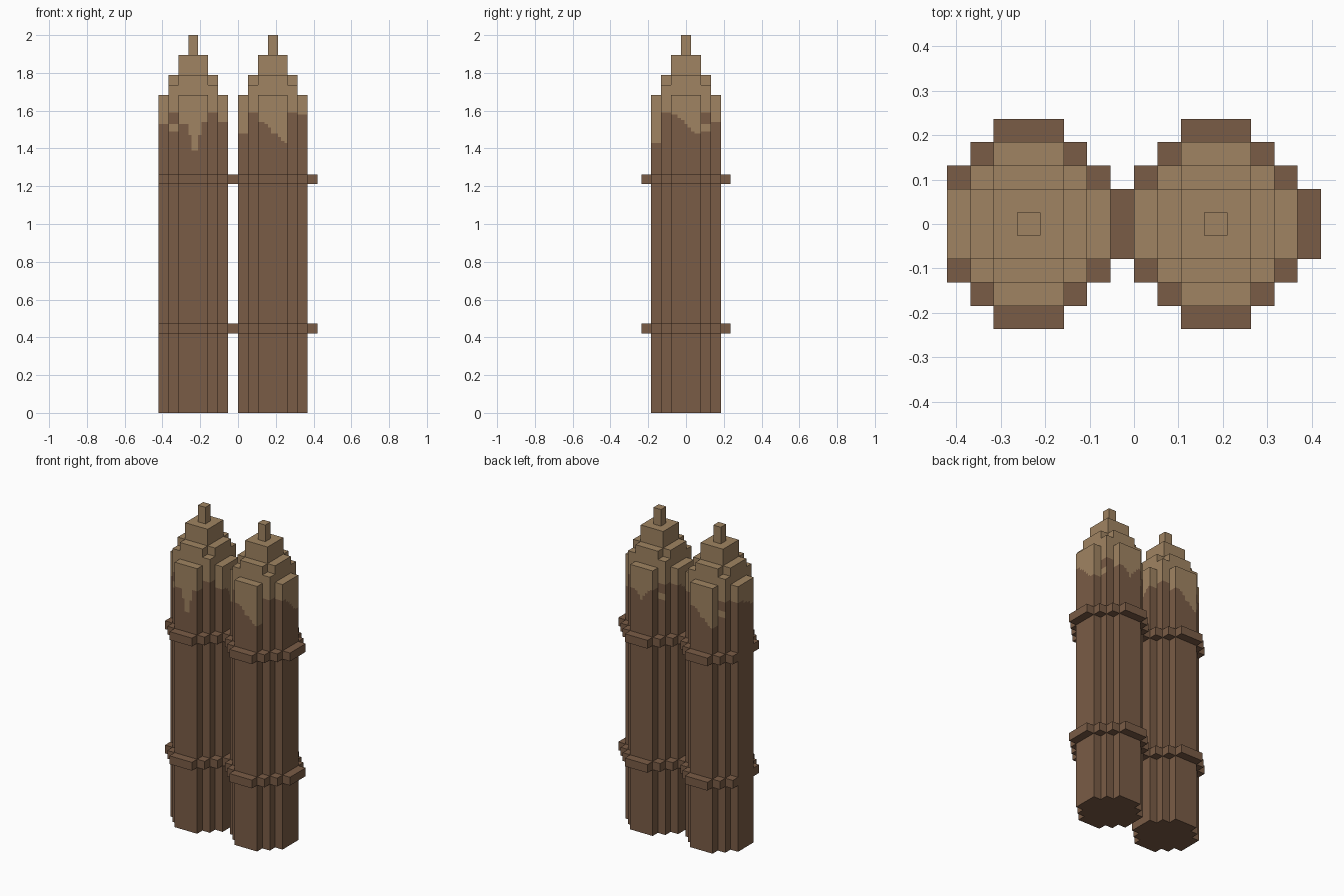
import bpy, bmesh

cube = bpy.data.objects.get("Cube")
if cube:
    bpy.data.objects.remove(cube, do_unlink=True)

U = 2 / 38          # one block
F = U / 3           # fine step used for the ragged colour edge


def material(name, rgb):
    m = bpy.data.materials.new(name)
    m.use_nodes = True
    m.diffuse_color = (*rgb, 1)
    bsdf = next(n for n in m.node_tree.nodes if n.type == 'BSDF_PRINCIPLED')
    bsdf.inputs["Base Color"].default_value = (*rgb, 1)
    bsdf.inputs["Roughness"].default_value = 0.9
    return m


BARK = material("brown bark", (0.195, 0.107, 0.061))
WOOD = material("pale cut wood", (0.352, 0.231, 0.122))

FRONT, RIGHT, BACK, LEFT = (0, -1), (1, 0), (0, 1), (-1, 0)   # +x is RIGHT here
SIDES = (FRONT, RIGHT, BACK, LEFT)

# Lower edge of the pale wood on each side, left to right seen from outside
FALL = [1.58, 1.58, 1.56, 1.55, 1.53, 1.51, 1.49, 1.48, 1.48]
DRIP = [1.53, 1.53, 1.53, 1.47, 1.39, 1.39, 1.47, 1.54, 1.54]
SLOPE = [1.54, 1.54, 1.53, 1.51, 1.48, 1.48, 1.46, 1.44, 1.43]
DIP = [1.54, 1.54, 1.53, 1.51, 1.48, 1.51, 1.53, 1.55, 1.56]
SOFT = [1.58, 1.58, 1.58, 1.56, 1.56, 1.55, 1.55, 1.53, 1.53]
CORNER, PATCH = 1.59, (1.49, 1.53)


def height(i, j):
    """Stepped top of the post, in blocks, at fine cell i, j."""
    a, b = sorted((abs(round(i / 3)), abs(round(j / 3))))
    if b == 0:
        return 38
    if b == 1:
        return 36
    if b == 2:
        return 33 if a == 2 else 34
    return 32 if b == 3 and a <= 1 else 0


def pale_limit(i, j, edges):
    """Height above which the wood is pale at a fine cell."""
    a, b = round(i / 3), round(j / 3)
    for dx, dy in SIDES:
        if a * dx + b * dy == 3:
            return edges[(dx, dy)][-i * dy + j * dx + 4]
    return CORNER


def make_post(name, cx, edges, patches):
    bm = bmesh.new()
    levels = {0, CORNER, *PATCH} | {z for e in edges.values() for z in e}
    levels = sorted(levels | {n * U for n in (32, 33, 34, 36, 38)})

    def quad(pts, pale):
        f = bm.faces.new([bm.verts.new((x * F, y * F, z)) for x, y, z in pts])
        f.material_index = int(pale)

    for i in range(-10, 11):
        for j in range(-10, 11):
            h = height(i, j) * U
            if not h:
                continue
            ring = [(i - .5, j - .5), (i + .5, j - .5), (i + .5, j + .5), (i - .5, j + .5)]
            quad([(x, y, h) for x, y in ring], True)
            quad([(x, y, 0) for x, y in reversed(ring)], False)
            # Walls down to any lower neighbour
            for k, d in enumerate(SIDES):
                low = height(i + d[0], j + d[1]) * U
                (x0, y0), (x1, y1) = ring[k], ring[(k + 1) % 4]
                limit = pale_limit(i, j, edges)
                spot = (round(i / 3), round(j / 3), d) in patches
                for z0, z1 in zip(levels, levels[1:]):
                    if z0 < low - 1e-5 or z1 > h + 1e-5:
                        continue
                    mid = (z0 + z1) / 2
                    pale = mid > limit or (spot and PATCH[0] < mid < PATCH[1])
                    quad([(x0, y0, z0), (x1, y1, z0), (x1, y1, z1), (x0, y0, z1)], pale)
    bmesh.ops.remove_doubles(bm, verts=bm.verts, dist=1e-5)
    bm.normal_update()

    # Merge flat areas of one colour; upward steps keep their block lines
    def mergeable(e):
        if any(f.normal.z < 0.5 for f in e.link_faces):
            return True
        m = (e.verts[0].co + e.verts[1].co) / 2
        return all(abs((c / U - 0.5) - round(c / U - 0.5)) > 0.01 for c in (m.x, m.y))

    bmesh.ops.dissolve_limit(bm, angle_limit=0.02, verts=bm.verts[:],
                             edges=[e for e in bm.edges if mergeable(e)],
                             delimit={'MATERIAL'})
    finish(bm, name, cx, (BARK, WOOD))


def make_band(name, cx, level):
    """Ring of blocks round a post, open on the -x side."""
    bm = bmesh.new()
    blocks = [(4, 0, 1, 3), (0, 4, 3, 1), (0, -4, 3, 1)]
    blocks += [(sx * a, sy * b, 1, 1) for sx in (-1, 1) for sy in (-1, 1)
               for a, b in ((2, 3), (3, 2))]
    for x, y, w, d in blocks:
        vs = bmesh.ops.create_cube(bm, size=1)["verts"]
        bmesh.ops.scale(bm, vec=(w * U, d * U, U), verts=vs)
        bmesh.ops.translate(bm, vec=(x * U, y * U, (level + 0.5) * U), verts=vs)
    finish(bm, name, cx, (BARK,))


def finish(bm, name, cx, mats):
    me = bpy.data.meshes.new(name)
    bm.to_mesh(me)
    bm.free()
    for m in mats:
        me.materials.append(m)
    ob = bpy.data.objects.new(name, me)
    ob.location.x = cx
    bpy.context.collection.objects.link(ob)


# Two pointed posts, each with two bands
posts = {
    "right": (-4.5 * U, {FRONT: DRIP, RIGHT: DIP, BACK: SLOPE, LEFT: SOFT},
              {(-2, -2, FRONT), (-2, 2, BACK)}),
    "left": (3.5 * U, {FRONT: SLOPE, RIGHT: FALL, BACK: DIP, LEFT: FALL},
             {(2, 2, RIGHT), (-2, 2, BACK)}),
}
for side, (cx, edges, patches) in posts.items():
    make_post(side + "_post", cx, edges, patches)
    make_band(side + "_lower_band", cx, 8)
    make_band(side + "_upper_band", cx, 23)
